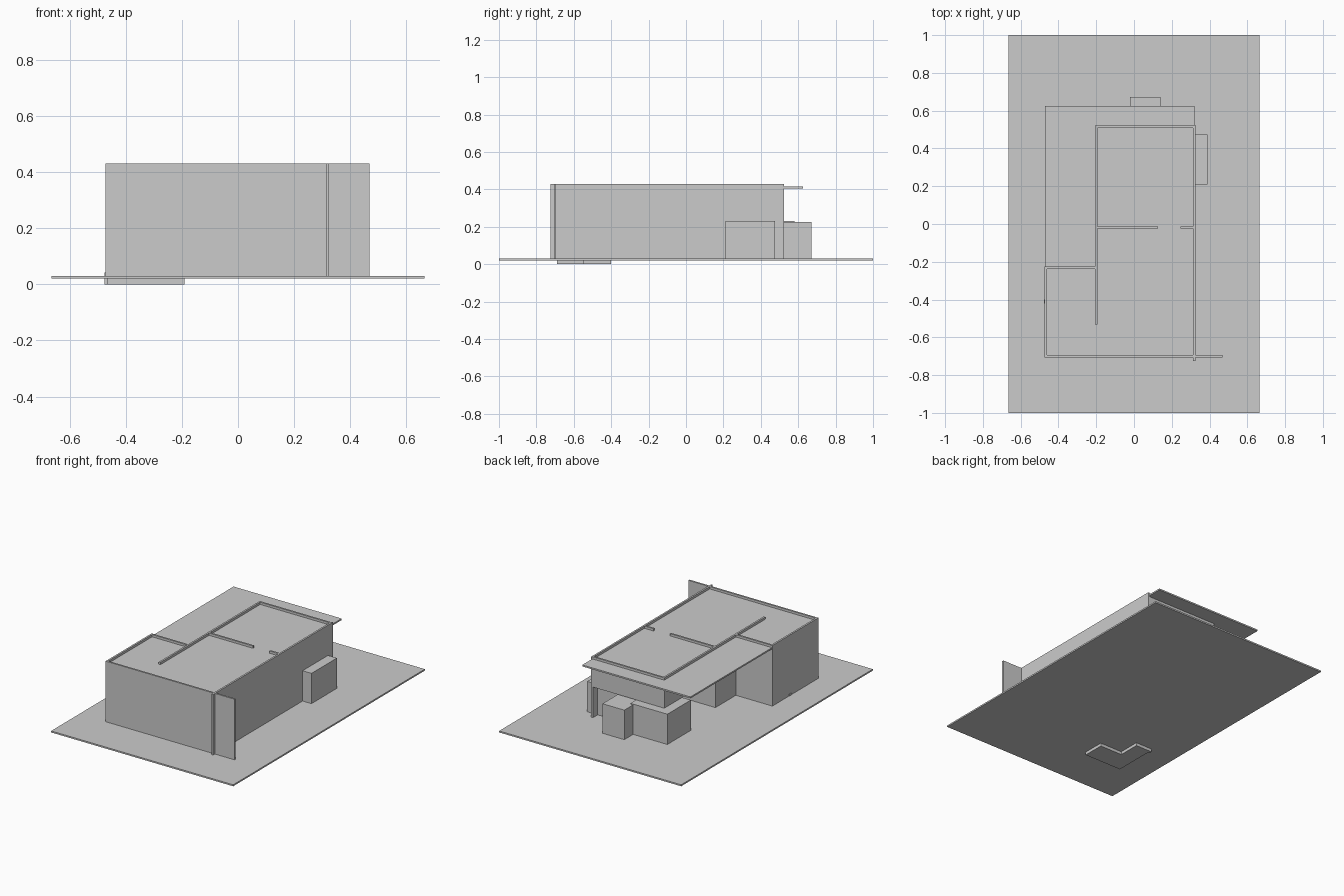
import bpy, bmesh

if "Cube" in bpy.data.objects:
    bpy.data.objects.remove(bpy.data.objects["Cube"])


def prism(name, pts, z0, z1):
    """Extrude a flat outline between two heights."""
    bm = bmesh.new()
    base = bm.faces.new([bm.verts.new((x, y, z0)) for x, y in pts])
    top = bmesh.ops.extrude_face_region(bm, geom=[base])["geom"]
    bmesh.ops.translate(bm, vec=(0, 0, z1 - z0),
                        verts=[v for v in top if isinstance(v, bmesh.types.BMVert)])
    bmesh.ops.recalc_face_normals(bm, faces=bm.faces)
    me = bpy.data.meshes.new(name)
    bm.to_mesh(me)
    bm.free()
    ob = bpy.data.objects.new(name, me)
    bpy.context.collection.objects.link(ob)
    return ob


def box(name, x0, x1, y0, y1, z0, z1):
    return prism(name, [(x0, y0), (x1, y0), (x1, y1), (x0, y1)], z0, z1)


FLOOR, SILL, TOP, T = 0.03, 0.23, 0.43, 0.006

# Ground slab and flat roof
box("ground_slab", -0.665, 0.665, -1, 1, 0.02, FLOOR)
box("roof", -0.47, 0.32, -0.70, 0.625, 0.405, 0.415)


# Walls: along x at a given y, or along y at a given x
def wall_x(name, y, x0, x1, z0=FLOOR):
    box(name, x0, x1, y - T, y + T, z0, TOP)


def wall_y(name, x, y0, y1, z0=FLOOR):
    box(name, x - T, x + T, y0, y1, z0, TOP)


wall_x("front_wall", -0.70, -0.473, 0.469)
wall_y("right_wall", 0.319, -0.725, 0.525)
wall_y("left_wall", -0.467, -0.70, -0.225)
wall_x("left_return_wall", -0.232, -0.47, -0.20)
wall_y("middle_wall", -0.20, -0.533, -0.013)
wall_x("partition_left", -0.019, -0.20, 0.127)
wall_x("partition_right", -0.019, 0.247, 0.32)

# Raised wall band over the open rear corner
wall_x("rear_band_wall", 0.515, -0.206, 0.32, SILL)
wall_y("side_band_wall", -0.20, -0.019, 0.515, SILL)

# Low blocks around the rear room
box("right_block", 0.15, 0.39, 0.21, 0.475, FLOOR, SILL)
box("rear_block_small", -0.02, 0.14, 0.51, 0.672, FLOOR, 0.225)
box("rear_block_large", -0.27, 0.0, 0.335, 0.58, FLOOR, SILL)

# L-shaped seat sunk through the slab
prism("corner_seat", [(-0.465, -0.69), (-0.19, -0.69), (-0.19, -0.545),
                      (-0.355, -0.545), (-0.355, -0.40), (-0.465, -0.40)], 0, 0.04)
box("seat_edge", -0.476, -0.46, -0.42, -0.40, 0, 0.042)
